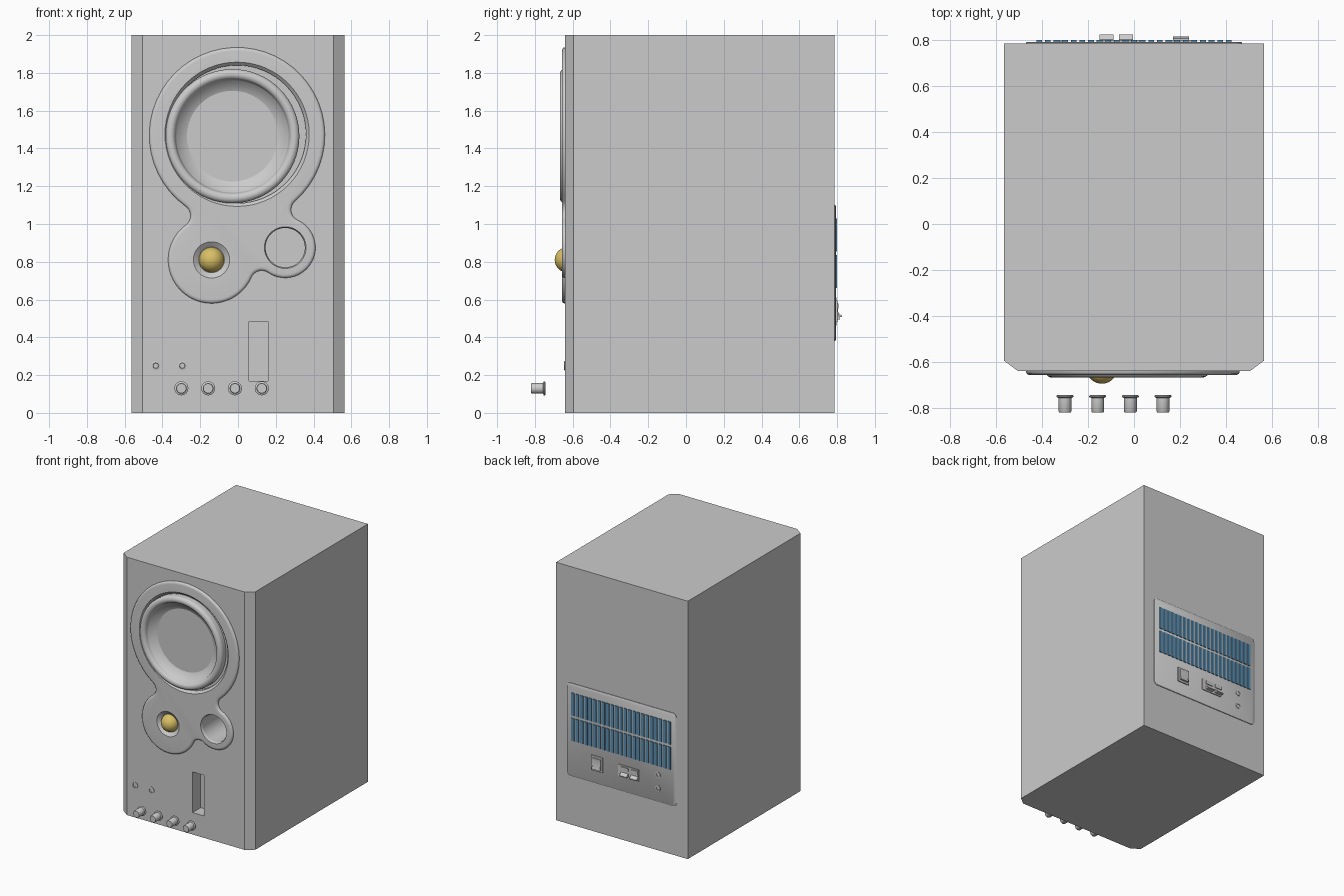
import bpy, bmesh, math
from mathutils import Vector

if "Cube" in bpy.data.objects:
    bpy.data.objects.remove(bpy.data.objects["Cube"])


def material(name, rgb):
    m = bpy.data.materials.new(name)
    m.use_nodes = True
    m.diffuse_color = (*rgb, 1)
    m.node_tree.nodes["Principled BSDF"].inputs["Base Color"].default_value = (*rgb, 1)
    return m


GREY = material("cabinet grey", (0.6, 0.6, 0.6))
GOLD = material("dome gold", (0.69, 0.52, 0.13))
BLUE = material("vent blue", (0.10, 0.28, 0.46))


def finish(name, bm, mat):
    bmesh.ops.recalc_face_normals(bm, faces=bm.faces)
    mesh = bpy.data.meshes.new(name)
    bm.to_mesh(mesh)
    bm.free()
    ob = bpy.data.objects.new(name, mesh)
    bpy.context.collection.objects.link(ob)
    mesh.materials.append(mat)
    smooth(ob)
    return ob


def smooth(ob):
    bpy.ops.object.select_all(action='DESELECT')
    ob.select_set(True)
    bpy.context.view_layer.objects.active = ob
    bpy.ops.object.shade_smooth_by_angle(angle=math.radians(35))


def loft(name, loops, mat):
    """Skin a row of equal-length closed loops and cap both ends."""
    bm = bmesh.new()
    rows = [[bm.verts.new(p) for p in loop] for loop in loops]
    for a, b in zip(rows, rows[1:]):
        for i in range(len(a)):
            bm.faces.new((a[i - 1], a[i], b[i], b[i - 1]))
    bm.faces.new(rows[0])
    bm.faces.new(rows[-1])
    return finish(name, bm, mat)


def lathe(name, profile, cx, cz, mat=GREY, n=48):
    """Turn (radius, y) points about an axis along y."""
    turn = [2 * math.pi * i / n for i in range(n)]
    return loft(name, [[(cx + r * math.cos(t), y, cz + r * math.sin(t)) for t in turn]
                       for r, y in profile], mat)


def box(name, x, y, z, mat=GREY):
    """Box from (low, high) ranges."""
    ring = [(x[0], z[0]), (x[1], z[0]), (x[1], z[1]), (x[0], z[1])]
    return loft(name, [[(px, py, pz) for px, pz in ring] for py in y], mat)


def cut(ob, cutters):
    bpy.context.view_layer.objects.active = ob
    for c in cutters:
        mod = ob.modifiers.new("cut", 'BOOLEAN')
        mod.operation, mod.solver, mod.object = 'DIFFERENCE', 'EXACT', c
        bpy.ops.object.modifier_apply(modifier=mod.name)
    smooth(ob)


# Cabinet with chamfered front corners
W, FRONT, BACK = 0.565, -0.64, 0.785
half = [(W, BACK), (W, -0.595), (0.505, FRONT)]
plan = half + [(-x, y) for x, y in reversed(half)]
cabinet = loft("cabinet", [[(x, y, z) for x, y in plan] for z in (0, 2)], GREY)

# Baffle trim: three discs blended by fillets
DISCS = [(Vector((-0.005, 1.47)), 0.465), (Vector((-0.14, 0.81)), 0.23),
         (Vector((0.25, 0.875)), 0.16)]
FILLET = 0.06


def fillet_centre(a, b):
    (p, ra), (q, rb) = a, b
    ra, rb, d = ra + FILLET, rb + FILLET, (q - p).length
    along = (d * d + ra * ra - rb * rb) / (2 * d)
    u = (q - p) / d
    return p + u * along + Vector((u.y, -u.x)) * math.sqrt(ra * ra - along * along)


def arc(c, r, start, end, direction, n):
    a = math.atan2(start.y - c.y, start.x - c.x)
    b = math.atan2(end.y - c.y, end.x - c.x)
    sweep = direction * ((direction * (b - a)) % (2 * math.pi))
    return [(c.x + r * math.cos(a + sweep * i / n), c.y + r * math.sin(a + sweep * i / n))
            for i in range(n)]


def trim_outline(inset):
    joins = [fillet_centre(DISCS[i], DISCS[(i + 1) % 3]) for i in range(3)]
    pts = []
    for i, (c, r) in enumerate(DISCS):
        pts += arc(c, r - inset, joins[i - 1], joins[i], 1, 40)
        pts += arc(joins[i], FILLET + inset, c, DISCS[(i + 1) % 3][0], -1, 10)
    return pts


trim = loft("baffle_trim", [[(x, y, z) for x, z in trim_outline(d)] for d, y in
            [(0, -0.62), (0, -0.645), (0.004, -0.652), (0.011, -0.656), (0.02, -0.657)]], GREY)

# Openings for the woofer, tweeter, port and slider
woofer_hole = lathe("woofer_hole", [(0.365, -0.54), (0.365, -0.64), (0.385, -0.66),
                                    (0.385, -0.7)], -0.005, 1.475, n=64)
tweeter_hole = lathe("tweeter_hole", [(0.068, -0.635), (0.08, -0.645), (0.1, -0.66),
                                      (0.1, -0.7)], -0.14, 0.81)
port_hole = lathe("port_hole", [(0.104, -0.3), (0.104, -0.645), (0.112, -0.66),
                                (0.112, -0.7)], 0.25, 0.875)
slot_hole = box("slot_hole", (0.058, 0.158), (-0.7, -0.54), (0.17, 0.485))
cutters = [woofer_hole, tweeter_hole, port_hole, slot_hole]
cut(cabinet, cutters)
cut(trim, cutters[:3])
for c in cutters:
    bpy.data.objects.remove(c)

# Woofer: mounting flange, rolled surround and concave cone
roll = [(0.328 + 0.027 * math.cos(t), -0.642 - 0.026 * math.sin(t))
        for t in [math.pi * i / 10 for i in range(11)]]
cone = [(0.296, -0.632), (0.24, -0.6), (0.16, -0.572), (0.08, -0.557), (0.03, -0.553),
        (0.004, -0.556)]
lathe("woofer", [(0.41, -0.6), (0.41, -0.61), (0.355, -0.61)] + roll + cone, -0.03, 1.465, n=64)

# Tweeter dome
dome = [(0.067 * math.cos(t), -0.628 - 0.067 * math.sin(t))
        for t in [math.pi / 2 * i / 10 for i in range(10)]]
lathe("tweeter_dome", dome + [(0.001, -0.695)], -0.14, 0.81, GOLD)

# Front sockets and control knobs
for i, x in enumerate((-0.435, -0.295)):
    lathe(f"front_socket_{i + 1}", [(0.026, -0.62), (0.026, -0.644), (0.016, -0.646),
                                    (0.014, -0.641), (0.002, -0.641)], x, 0.25, n=8)
for i in range(4):
    lathe(f"knob_{i + 1}", [(0.034, -0.745), (0.037, -0.748), (0.037, -0.753), (0.028, -0.757),
                            (0.028, -0.815), (0.025, -0.82)], -0.3 + 0.142 * i, 0.13, n=32)

# Rear panel with rounded corners
corner, px, pz = 0.03, 0.44, 0.33
rim = [(sx * px, sz * pz, a) for sx, sz, a in ((1, 1, 0), (-1, 1, 1), (-1, -1, 2), (1, -1, 3))]


def panel_loop(y, r):
    return [(x + r * math.cos(t), y, 0.74 + z + r * math.sin(t)) for x, z, a in rim
            for t in [math.pi / 2 * (a + k / 5) for k in range(6)]]


loft("rear_panel", [panel_loop(0.77, corner), panel_loop(0.79, corner),
                    panel_loop(0.793, corner - 0.005)], GREY)

# Vent fins in two rows
COUNT, PITCH = 23, 0.0375
for row, z in (("lower", (0.66, 0.835)), ("upper", (0.855, 1.03))):
    for i in range(COUNT):
        x = (i - (COUNT - 1) / 2) * PITCH
        box(f"{row}_vent_fin_{i + 1}", (x - 0.0125, x + 0.0125), (0.785, 0.8), z, BLUE)

# Power switch
box("switch_frame", (0.155, 0.255), (0.785, 0.801), (0.48, 0.595))
rocker = [(0.795, 0.495), (0.815, 0.495), (0.805, 0.54), (0.808, 0.58), (0.795, 0.58)]
loft("switch_rocker", [[(x, y, z) for y, z in rocker] for x in (0.17, 0.24)], GREY)

# Speaker terminals with lever tabs
box("terminal_block", (-0.15, 0.025), (0.785, 0.8), (0.495, 0.585))
for i, x in enumerate((-0.12, -0.035)):
    box(f"terminal_port_{i + 1}", (x - 0.03, x + 0.03), (0.79, 0.806), (0.55, 0.575))
    lever = [(0.79, 0.535), (0.805, 0.53), (0.825, 0.515), (0.825, 0.508), (0.79, 0.505)]
    loft(f"terminal_lever_{i + 1}", [[(x + s, y, z) for y, z in lever]
                                    for s in (-0.03, 0.03)], GREY)

# Rear sockets
for i, z in enumerate((0.59, 0.485)):
    lathe(f"rear_socket_{i + 1}", [(0.022, 0.78), (0.022, 0.797), (0.012, 0.798),
                                   (0.011, 0.794), (0.002, 0.794)], -0.315, z, n=12)
